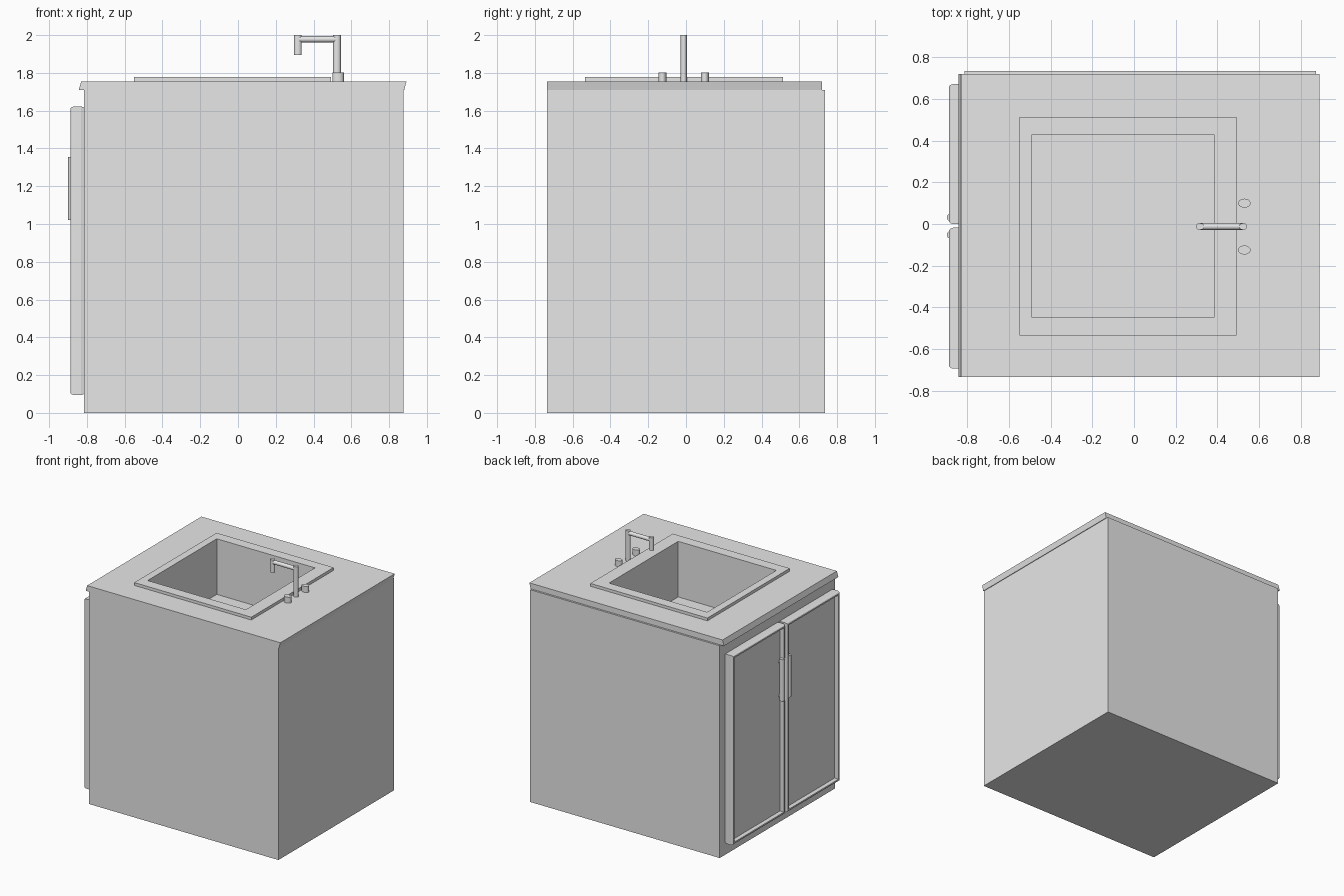
import bpy, bmesh
from mathutils import Vector

default = bpy.data.objects.get("Cube")
if default:
    bpy.data.objects.remove(default, do_unlink=True)

GREY = (0.8, 0.8, 0.8, 1)
grey = bpy.data.materials.new("plain_grey")
grey.use_nodes = True
grey.diffuse_color = GREY
grey.node_tree.nodes["Principled BSDF"].inputs["Base Color"].default_value = GREY


def finish(name, bm):
    bmesh.ops.recalc_face_normals(bm, faces=bm.faces)
    mesh = bpy.data.meshes.new(name)
    bm.to_mesh(mesh)
    bm.free()
    mesh.materials.append(grey)
    obj = bpy.data.objects.new(name, mesh)
    bpy.context.collection.objects.link(obj)
    return obj


def loft(name, rects, closed=False, along_x=False):
    """Join rectangles (a0, a1, b0, b1, level) into a solid, capped or looped."""
    bm = bmesh.new()
    rings = []
    for a0, a1, b0, b1, c in rects:
        corners = ((a0, b0), (a1, b0), (a1, b1), (a0, b1))
        rings.append([bm.verts.new((c, a, b) if along_x else (a, b, c))
                      for a, b in corners])
    pairs = list(zip(rings, rings[1:]))
    if closed:
        pairs.append((rings[-1], rings[0]))
    else:
        bm.faces.new(rings[0])
        bm.faces.new(rings[-1])
    for low, high in pairs:
        for i in range(4):
            j = (i + 1) % 4
            bm.faces.new((low[i], low[j], high[j], high[i]))
    return finish(name, bm)


def rod(name, start, end, radius, squash=1):
    """Smooth-sided cylinder between two points."""
    start, end = Vector(start), Vector(end)
    bm = bmesh.new()
    bmesh.ops.create_cone(bm, cap_ends=True, segments=20, radius1=radius,
                          radius2=radius, depth=(end - start).length)
    for v in bm.verts:
        v.co.y *= squash
    turn = Vector((0, 0, 1)).rotation_difference(end - start)
    for v in bm.verts:
        v.co = turn @ v.co + (start + end) / 2
    obj = finish(name, bm)
    bpy.context.view_layer.objects.active = obj
    bpy.ops.object.select_all(action="DESELECT")
    obj.select_set(True)
    bpy.ops.object.shade_smooth_by_angle()
    return obj


COUNTER = 1.755
UNDER = 1.71
hole = (-0.52, 0.42, -0.49, 0.47)
bowl = (-0.49, 0.385, -0.45, 0.43)
rim = (-0.55, 0.493, -0.535, 0.513)

# Cabinet with a hollow for the bowl
body = (-0.815, 0.875, -0.735, 0.735)
loft("cabinet_body", [(*body, 0), (*body, UNDER), (*hole, UNDER), (*hole, 1.2)])

# Worktop with slanted ends
low, top = (-0.843, 0.88, -0.735, 0.72), (-0.83, 0.892, -0.735, 0.72)
loft("worktop", [(*low, UNDER), (*top, COUNTER), (*hole, COUNTER), (*hole, UNDER)],
     closed=True)

# Raised sink rim and bowl
loft("sink", [(*hole, 1.3), (*hole, COUNTER), (*rim, COUNTER), (*rim, 1.778),
              (*bowl, 1.778), (*bowl, 1.33)])


# Doors with rounded outer edges and a recessed panel
def inset(rect, d):
    a0, a1, b0, b1 = rect
    return a0 + d, a1 - d, b0 + d, b1 - d


for side, y0, y1, grip in (("left", -0.695, -0.018, -0.052), ("right", 0, 0.672, 0.032)):
    door = (y0, y1, 0.095, 1.622)
    steps = [(0.006, -0.81), (0, -0.83), (0, -0.87), (0.004, -0.882), (0.011, -0.888),
             (0.022, -0.888), (0.022, -0.853)]
    loft(side + "_door", [(*inset(door, d), x) for d, x in steps], along_x=True)
    rod(side + "_door_handle", (-0.88, grip, 1.02), (-0.88, grip, 1.355), 0.019)
    for z in (1.05, 1.325):
        rod(side + "_handle_post", (-0.85, grip, z), (-0.88, grip, z), 0.012)

# Tap with spout and two knobs
rod("tap_riser", (0.524, -0.012, COUNTER), (0.524, -0.012, 2), 0.02, 0.8)
rod("tap_arm", (0.524, -0.012, 1.978), (0.315, -0.012, 1.978), 0.016)
rod("tap_spout", (0.317, -0.012, 1.895), (0.317, -0.012, 2), 0.02, 0.8)
for side, y in (("front", -0.125), ("back", 0.1)):
    rod(side + "_tap_knob", (0.53, y, COUNTER - 0.01), (0.53, y, 1.803), 0.03, 0.72)
